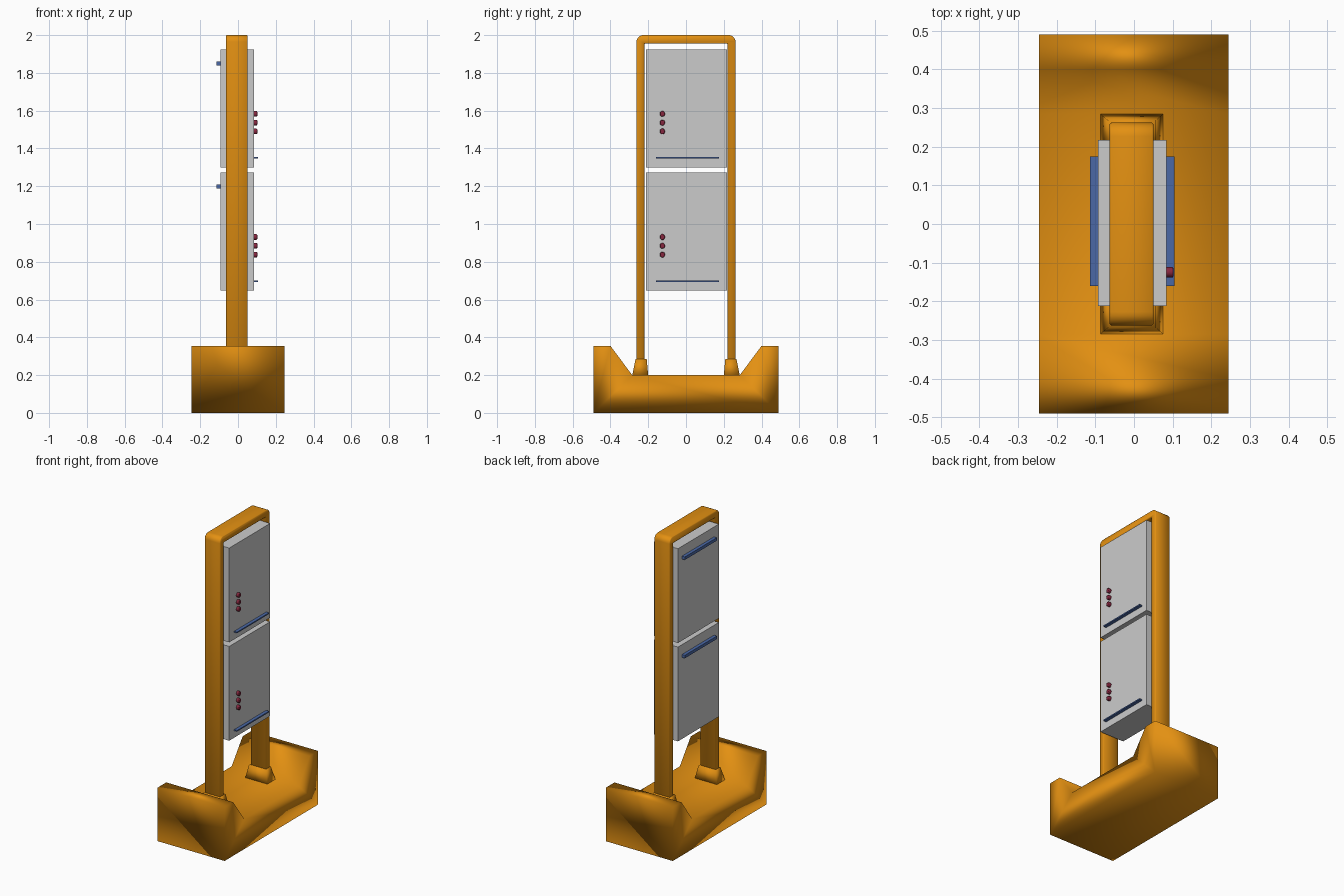
import bpy, bmesh, math

if "Cube" in bpy.data.objects:
    bpy.data.objects.remove(bpy.data.objects["Cube"])


def material(name, rgb):
    m = bpy.data.materials.new(name)
    m.diffuse_color = (*rgb, 1)
    m.use_nodes = True
    m.node_tree.nodes["Principled BSDF"].inputs["Base Color"].default_value = m.diffuse_color
    return m


ORANGE = material("orange_paint", (0.77, 0.28, 0.006))
BLUE = material("blue_trim", (0.07, 0.14, 0.38))
RED = material("red_plastic", (0.24, 0.02, 0.05))
GREY = material("grey_panel", (0.58, 0.58, 0.58))


def finish(bm, name, mat=None):
    bmesh.ops.recalc_face_normals(bm, faces=bm.faces)
    mesh = bpy.data.meshes.new(name)
    bm.to_mesh(mesh)
    bm.free()
    ob = bpy.data.objects.new(name, mesh)
    bpy.context.collection.objects.link(ob)
    if mat:
        mesh.materials.append(mat)
    return ob


def smooth(ob, angle=None):
    bpy.ops.object.select_all(action='DESELECT')
    ob.select_set(True)
    bpy.context.view_layer.objects.active = ob
    if angle is None:
        bpy.ops.object.shade_smooth()
    else:
        bpy.ops.object.shade_smooth_by_angle(angle=math.radians(angle))


def extrude_x(name, profile, x0, x1, mat):
    """Extrude a closed (y, z) profile along x."""
    bm = bmesh.new()
    face = bm.faces.new([bm.verts.new((x0, y, z)) for y, z in profile])
    new = bmesh.ops.extrude_face_region(bm, geom=[face])["geom"]
    bmesh.ops.translate(bm, vec=(x1 - x0, 0, 0),
                        verts=[v for v in new if isinstance(v, bmesh.types.BMVert)])
    # the start cap must survive so the solid is closed
    if not face.is_valid or all(len(e.link_faces) < 2 for e in bm.edges if e.is_boundary):
        bmesh.ops.holes_fill(bm, edges=[e for e in bm.edges if e.is_boundary])
    return finish(bm, name, mat)


def frustum(name, bottom, top, z0, z1, mat=None):
    """Box whose bottom and top rectangles (x0, x1, y0, y1) may differ."""
    bm = bmesh.new()
    rings = [[bm.verts.new((x, y, z)) for x, y in ((a, c), (b, c), (b, d), (a, d))]
             for (a, b, c, d), z in ((bottom, z0), (top, z1))]
    bm.faces.new(rings[0])
    bm.faces.new(rings[1])
    for i in range(4):
        j = (i + 1) % 4
        bm.faces.new((rings[0][i], rings[0][j], rings[1][j], rings[1][i]))
    return finish(bm, name, mat)


def box(name, x, y, z, mat=None):
    return frustum(name, (*x, *y), (*x, *y), *z, mat)


def mirrored(half):
    return half + [(-y, z) for y, z in reversed(half)]


# Weighted base with raised ends, softly shaded with the big sides dominating
base = extrude_x("base", mirrored([(0.49, 0), (0.49, 0.355), (0.40, 0.355), (0.285, 0.20)]),
                 -0.246, 0.245, ORANGE)
smooth(base)
base.modifiers.new("soft_shading", 'WEIGHTED_NORMAL').weight = 50

# Hoop frame: two posts and a top rail with rounded outer corners
R = 0.035
corner = [(0.262 - R + R * math.cos(a), 2.0 - R + R * math.sin(a))
          for a in (math.radians(18 * i) for i in range(6))]
inner = [(-0.221, 0.20), (-0.221, 1.955), (0.221, 1.955), (0.221, 0.20)]
frame = extrude_x("hoop_frame", mirrored([(0.262, 0.20)] + corner) + inner, -0.063, 0.051, ORANGE)
bevel = frame.modifiers.new("soft_edges", 'BEVEL')
bevel.width = 0.004
bevel.segments = 1
bevel.limit_method = 'ANGLE'
bevel.angle_limit = math.radians(40)
smooth(frame)

# Tapered sockets at the feet of the posts
for side, s in (("front", -1), ("back", 1)):
    socket = frustum(side + "_post_socket",
                     (-0.088, 0.076, *sorted((s * 0.20, s * 0.285))),
                     (-0.066, 0.055, *sorted((s * 0.208, s * 0.267))), 0.195, 0.285, ORANGE)
    smooth(socket)

# Two display panels, each with a rail per side and three buttons
for level, z in (("lower", 0.648), ("upper", 1.30)):
    box(level + "_panel", (-0.093, 0.084), (-0.212, 0.217), (z, z + 0.625), GREY)
    box(level + "_right_rail", (0.08, 0.105), (-0.16, 0.175), (z + 0.046, z + 0.054), BLUE)
    box(level + "_left_rail", (-0.114, -0.09), (-0.16, 0.175), (z + 0.54, z + 0.56), BLUE)
    for i in range(3):
        bpy.ops.mesh.primitive_cylinder_add(
            vertices=10, radius=0.0155, depth=0.022,
            location=(0.091, -0.125, z + 0.19 + 0.0465 * i), rotation=(0, math.pi / 2, 0))
        button = bpy.context.object
        button.name = f"{level}_button_{i + 1}"
        button.scale = (1, 0.9, 1)
        button.data.materials.append(RED)
        b = button.modifiers.new("rounded_rim", 'BEVEL')
        b.width = 0.004
        b.segments = 2
        b.limit_method = 'ANGLE'
        b.angle_limit = math.radians(60)
        smooth(button, 50)
